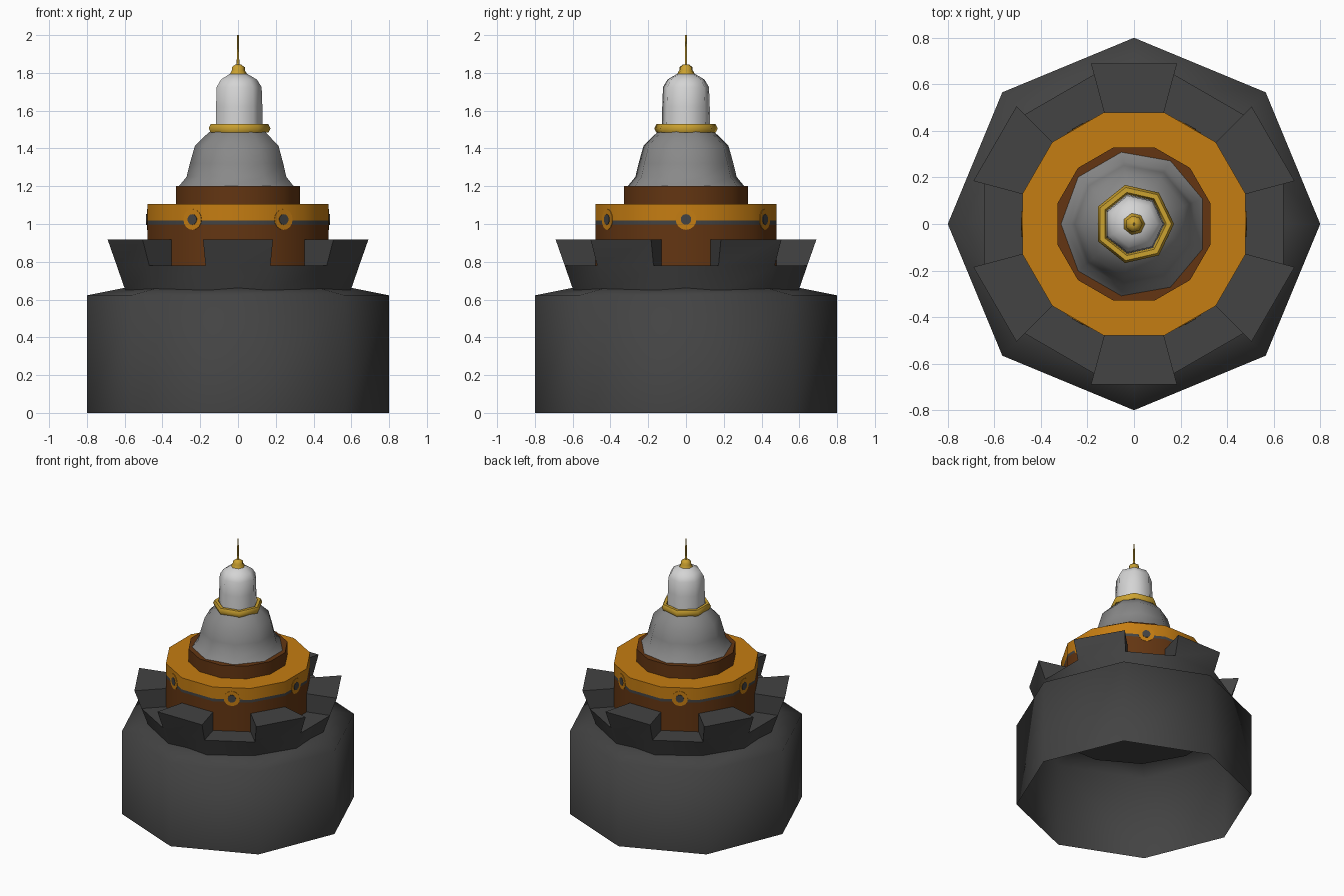
import bpy, bmesh, math
from mathutils import Matrix, Vector

if "Cube" in bpy.data.objects:
    bpy.data.objects.remove(bpy.data.objects["Cube"])


def material(name, rgb):
    m = bpy.data.materials.new(name)
    m.diffuse_color = (*rgb, 1)
    m.use_nodes = True
    m.node_tree.nodes["Principled BSDF"].inputs["Base Color"].default_value = m.diffuse_color
    return m


STONE = material("dark stone", (0.056, 0.056, 0.056))
BROWN = material("brown", (0.125, 0.036, 0.006))
ORANGE = material("orange", (0.56, 0.205, 0.006))
GREY = material("mid grey", (0.25, 0.25, 0.25))
LIGHT = material("light grey", (0.66, 0.66, 0.66))
GOLD = material("gold", (0.60, 0.36, 0.03))
C15 = math.cos(math.radians(15))


def finish(name, bm, mats, angle=50):
    bmesh.ops.remove_doubles(bm, verts=bm.verts, dist=1e-5)
    me = bpy.data.meshes.new(name)
    bm.to_mesh(me)
    bm.free()
    for m in mats:
        me.materials.append(m)
    ob = bpy.data.objects.new(name, me)
    bpy.context.collection.objects.link(ob)
    bpy.ops.object.select_all(action='DESELECT')
    bpy.context.view_layer.objects.active = ob
    ob.select_set(True)
    bpy.ops.object.shade_smooth_by_angle(angle=math.radians(angle))
    return ob


def turned(name, sides, phase, profile, mats, bands=None, cap=True, closed=False, angle=50):
    """Polygonal turning of (corner radius, z) points; bands = material index per ring."""
    bm = bmesh.new()
    rings = []
    for r, z in profile:
        rings.append([bm.verts.new((r * math.cos(phase + math.tau * i / sides),
                                    r * math.sin(phase + math.tau * i / sides), z))
                      for i in range(sides)])
    count = len(rings) if closed else len(rings) - 1
    for k in range(count):
        a, b = rings[k], rings[(k + 1) % len(rings)]
        for i in range(sides):
            j = (i + 1) % sides
            f = bm.faces.new((a[i], a[j], b[j], b[i]))
            f.material_index = bands[k] if bands else 0
    if cap and not closed:
        f = bm.faces.new(rings[-1])
        f.material_index = bands[-1] if bands else 0
    return finish(name, bm, mats, angle)


# octagonal base, open underneath, with a sloping shoulder
turned("base", 8, 0, [(0.8, 0), (0.8, 0.622), (0.6, 0.662)], [STONE], cap=False, angle=85)

# flared twelve-sided parapet: merlons on every second side
bm = bmesh.new()


def pt(i, apothem, z):
    a = math.radians(15 + 30 * i)
    return bm.verts.new((apothem / C15 * math.cos(a), apothem / C15 * math.sin(a), z))


def face(*pts):
    bm.faces.new([pt(*p) for p in pts])


LOW, MID, TOP, INNER = (0.59, 0.63), (0.642, 0.78), (0.69, 0.917), 0.475
for i in range(12):
    j = i + 1
    face((i, *LOW), (j, *LOW), (j, *MID), (i, *MID))
    if i % 2 == 0:
        face((i, *MID), (j, *MID), (j, *TOP), (i, *TOP))
        face((i, *TOP), (j, *TOP), (j, INNER, TOP[1]), (i, INNER, TOP[1]))
        face((i, *MID), (i, *TOP), (i, INNER, TOP[1]), (i, INNER, MID[1]))
        face((j, *MID), (j, INNER, MID[1]), (j, INNER, TOP[1]), (j, *TOP))
    else:
        face((i, *MID), (j, *MID), (j, INNER, MID[1]), (i, INNER, MID[1]))
face(*[(i, *LOW) for i in reversed(range(12))])
finish("parapet", bm, [STONE])

# twelve-sided drum: brown wall, dark stripe, orange band, small upper step
P12 = math.radians(15)
R1, R2 = 0.48 / C15, 0.329 / C15
turned("drum", 12, P12, [(R1, 0.77), (R1, 0.998), (R1, 1.018), (R1, 1.105), (0.3, 1.105)],
       [BROWN, STONE, ORANGE], [0, 1, 2, 2], cap=False)
turned("upper_step", 12, P12, [(R2, 1.105), (R2, 1.2)], [BROWN])

# round bosses with dark centres over the gaps
for k in range(6):
    rot = Matrix.Rotation(math.radians(60 * k), 4, 'Z')
    for name, r, out, mat in (("boss_ring", 0.055, 0.483, ORANGE), ("boss_centre", 0.028, 0.486, STONE)):
        bm = bmesh.new()
        m = rot @ Matrix.Translation((out - 0.003, 0, 1.024)) @ Matrix.Rotation(math.pi / 2, 4, 'Y')
        bmesh.ops.create_cone(bm, cap_ends=True, segments=16, radius1=r, radius2=r, depth=0.006, matrix=m)
        finish(name, bm, [mat])

# nine-sided lower dome
turned("lower_dome", 9, math.radians(20),
       [(0.315, 1.198), (0.272, 1.25), (0.255, 1.32), (0.228, 1.415), (0.155, 1.485), (0.13, 1.5)], [GREY])

# seven-sided gold collar
turned("collar", 7, 0, [(0.15 + 0.022 * math.cos(math.tau * i / 6), 1.506 + 0.026 * math.sin(math.tau * i / 6))
                        for i in range(6)], [GOLD], closed=True, angle=62)

# seven-sided upper dome
turned("upper_dome", 7, 0, [(0.131, 1.5), (0.129, 1.62), (0.125, 1.725), (0.1, 1.765), (0.048, 1.795)],
       [LIGHT], angle=62)

# finial and needle
turned("finial", 7, 0, [(0.05, 1.79), (0.036, 1.815), (0.036, 1.83), (0.015, 1.845)], [GOLD], angle=62)
turned("needle", 6, 0, [(0.007, 1.84), (0.005, 2.0)], [GOLD], angle=62)
